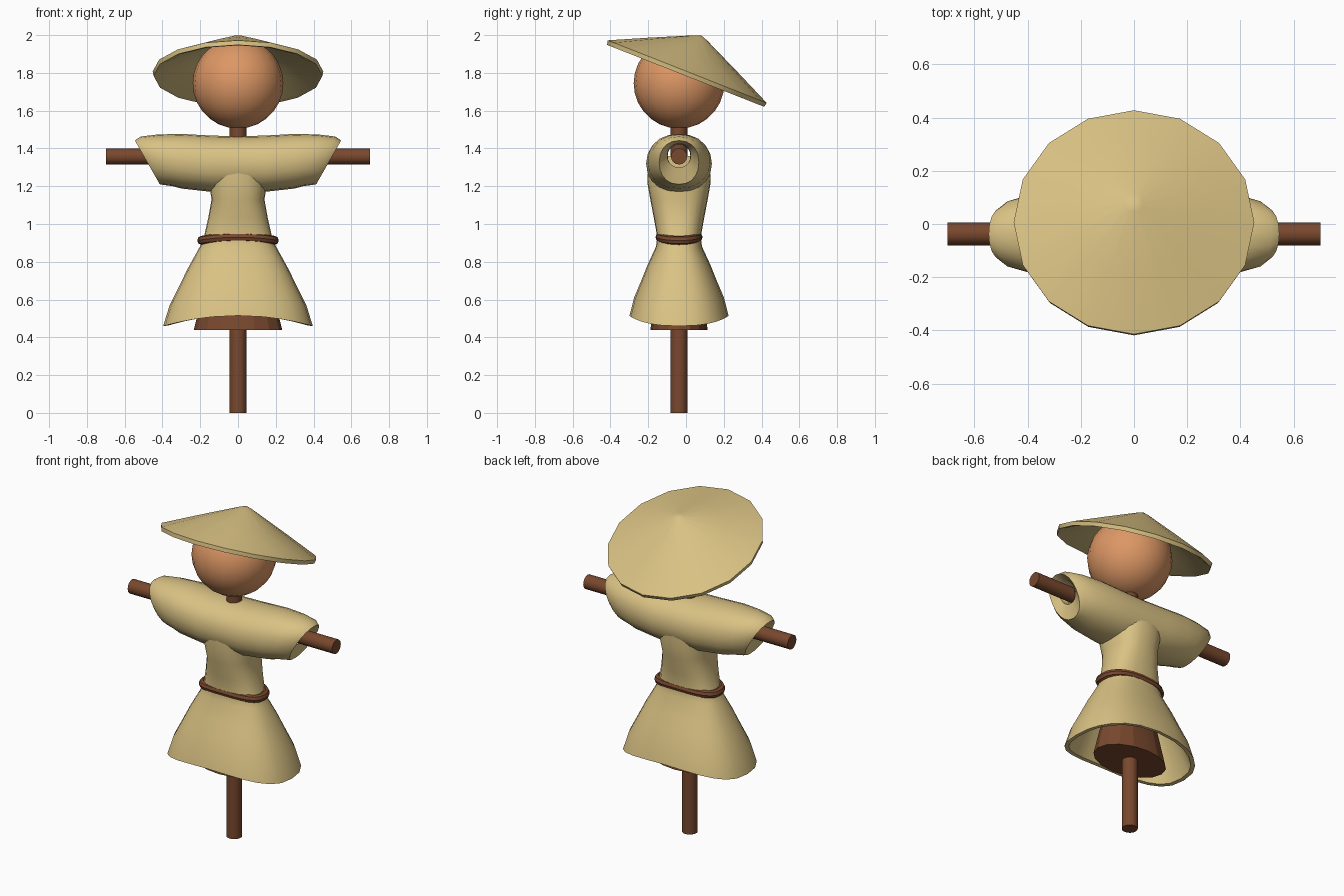
import bpy, bmesh, math
from mathutils import Matrix, Vector

if "Cube" in bpy.data.objects:
    bpy.data.objects.remove(bpy.data.objects["Cube"])

YC = -0.037  # depth of the pole, body and head


def material(name, rgb):
    m = bpy.data.materials.new(name)
    m.diffuse_color = (*rgb, 1)
    m.use_nodes = True
    m.node_tree.nodes["Principled BSDF"].inputs["Base Color"].default_value = m.diffuse_color
    return m


straw = material("straw_cloth", (0.70, 0.54, 0.23))
wood = material("brown_wood", (0.19, 0.065, 0.027))
sack = material("sack_skin", (0.72, 0.31, 0.13))


def finish(name, bm, mat, angle=40):
    bmesh.ops.remove_doubles(bm, verts=bm.verts, dist=1e-4)
    bmesh.ops.recalc_face_normals(bm, faces=bm.faces)
    me = bpy.data.meshes.new(name)
    bm.to_mesh(me)
    bm.free()
    me.materials.append(mat)
    ob = bpy.data.objects.new(name, me)
    bpy.context.collection.objects.link(ob)
    bpy.ops.object.select_all(action='DESELECT')
    ob.select_set(True)
    bpy.context.view_layer.objects.active = ob
    bpy.ops.object.shade_smooth_by_angle(angle=math.radians(angle))
    return ob


def oval(a, b, n=16, power=2.0):
    """Points of a superellipse with half sizes a and b."""
    pts = []
    for i in range(n):
        t = 2 * math.pi * i / n
        c, s = math.cos(t), math.sin(t)
        pts.append((a * math.copysign(abs(c) ** (2 / power), c),
                    b * math.copysign(abs(s) ** (2 / power), s)))
    return pts


def loft(name, rings, mat, caps=False, loop=False, angle=40):
    """Skin a list of equal-length point rings."""
    bm = bmesh.new()
    vs = [[bm.verts.new(p) for p in r] for r in rings]
    n = len(vs[0])
    pairs = list(zip(vs, vs[1:])) + ([(vs[-1], vs[0])] if loop else [])
    for r, s in pairs:
        for i in range(n):
            j = (i + 1) % n
            bm.faces.new((r[i], r[j], s[j], s[i]))
    if caps:
        bm.faces.new(vs[0])
        bm.faces.new(vs[-1])
    return finish(name, bm, mat, angle)


def disc(z, a, b, drop=0.0, power=2.0, n=16, y=YC):
    """Horizontal ring whose left and right sides hang lower by drop."""
    return [Vector((px, py + y, z - drop * (px / a) ** 2)) for px, py in oval(a, b, n, power)]


# Pole and crossbar
loft("pole", [disc(z, .045, .045) for z in (0, 1.55)], wood, caps=True)
bar = loft("crossbar", [disc(z, .043, .043, y=0) for z in (-.7, .7)], wood, caps=True)
bar.rotation_euler.y = math.pi / 2
bar.location = (0, YC, 1.358)

# Head
bm = bmesh.new()
bmesh.ops.create_uvsphere(bm, u_segments=20, v_segments=14, radius=.24,
                          matrix=Matrix.Translation((0, YC, 1.745)))
finish("head", bm, sack)

# Hat: hollow cone tipped to the back
hat_profile = [(1e-5, .223), (.035, .211), (.25, .113), (.452, .018), (.447, -.006),
               (.425, .0), (.24, .09), (1e-5, .195)]
hat = loft("hat", [disc(h, r, r, y=0) for r, h in hat_profile], straw)
hat.rotation_euler.x = math.radians(-21.5)
hat.location = (0, 0, 1.79)

# Robe body and skirt: outer wall down to the hem, then back up inside
robe = [(1.36, .15, .16, 0), (1.22, .155, .168, 0), (1.13, .14, .152, 0), (1.03, .158, .133, 0),
        (.93, .185, .115, .02), (.88, .213, .122, .02), (.78, .268, .168, .02),
        (.70, .312, .200, .03), (.61, .362, .238, .04), (.515, .396, .262, .055),
        (.517, .372, .240, .055), (.70, .286, .178, .03), (.88, .188, .1, .02)]
loft("robe", [disc(z, a, b, d, 2.5, 24) for z, a, b, d in robe], straw)

# Sleeves: one tube across both arms, cuffs slanted and closed round the bar
half = [(0, 1.17, 1.465, .172, 0), (.14, 1.17, 1.468, .174, 0), (.30, 1.188, 1.477, .165, 0),
        (.385, 1.20, 1.474, .148, .04), (.455, 1.207, 1.463, .128, .06),
        (.48, 1.21, 1.442, .105, .066), (.462, 1.30, 1.425, .062, .03),
        (.40, 1.30, 1.42, .06, 0)]


def sleeve_ring(x, lo, hi, b, slant, side):
    mid, h = (lo + hi) / 2, (hi - lo) / 2
    return [Vector((side * (x + slant * pz / h), py + YC, mid + pz))
            for py, pz in oval(b, h, 20, 2.2)]


sleeves = [sleeve_ring(*r, -1) for r in reversed(half[1:])] + [sleeve_ring(*r, 1) for r in half]
loft("sleeves", sleeves, straw, angle=50)

# Belt: round cord swept around the waist
belt = []
for k in range(8):
    t = 2 * math.pi * k / 8
    e = .022 * math.cos(t)
    belt.append(disc(.93 + .024 * math.sin(t), .194 + e, .103 + e, .017, 2.5, 24))
loft("belt", belt, wood, loop=True)

# Flat-sided straw bundle under the skirt
loft("straw_bundle", [disc(.44, .234, .152), disc(.90, .12, .075)], wood, caps=True, angle=15)
